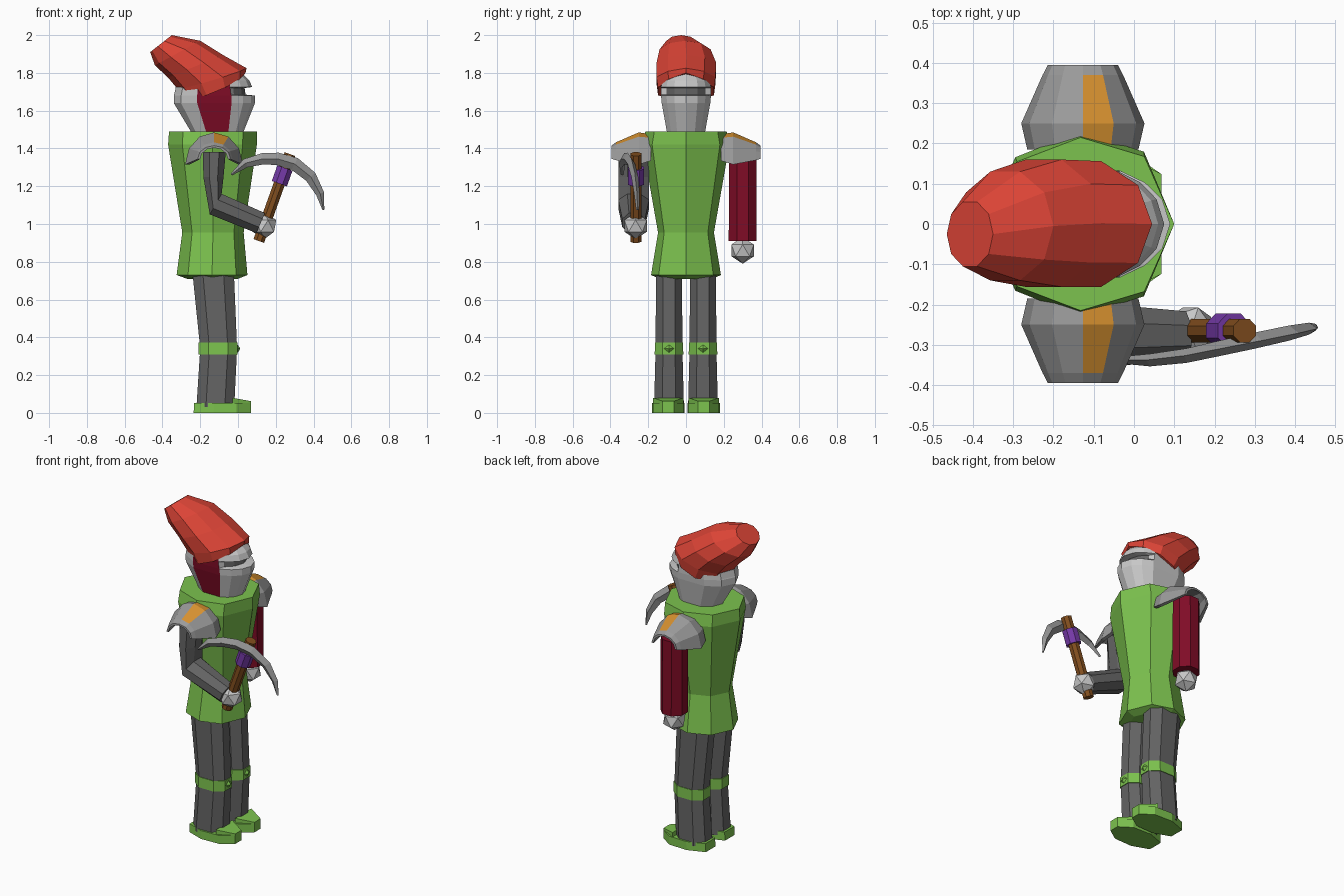
import bpy, bmesh, math
from mathutils import Vector

if "Cube" in bpy.data.objects:
    bpy.data.objects.remove(bpy.data.objects["Cube"])


def lin(c):
    c /= 255
    return c / 12.92 if c <= 0.04045 else ((c + 0.055) / 1.055) ** 2.4


def mat(name, r, g, b):
    m = bpy.data.materials.new(name)
    m.diffuse_color = (lin(r), lin(g), lin(b), 1)
    m.use_nodes = True
    m.node_tree.nodes["Principled BSDF"].inputs["Base Color"].default_value = m.diffuse_color
    return m


GREEN = mat("leaf_green", 124, 194, 78)
RED = mat("hat_red", 220, 68, 54)
LIGHT = mat("light_steel", 200, 200, 200)
STEEL = mat("mid_steel", 154, 154, 154)
DARK = mat("dark_grey", 100, 100, 100)
CRIMSON = mat("crimson", 128, 12, 38)
BROWN = mat("wood_brown", 130, 78, 30)
PURPLE = mat("purple", 118, 58, 168)
GOLD = mat("gold", 216, 146, 48)


def loft(name, rings, mats, rule=None):
    """Skin closed rings of equal length; rule(ring, side) gives a material index."""
    bm = bmesh.new()
    vs = [[bm.verts.new(p) for p in r] for r in rings]
    n = len(vs[0])
    for i in range(len(vs) - 1):
        for j in range(n):
            k = (j + 1) % n
            f = bm.faces.new((vs[i][j], vs[i][k], vs[i + 1][k], vs[i + 1][j]))
            f.material_index = rule(i, j) if rule else 0
    bm.faces.new(vs[0][::-1])
    bm.faces.new(vs[-1])
    bmesh.ops.recalc_face_normals(bm, faces=bm.faces)
    me = bpy.data.meshes.new(name)
    bm.to_mesh(me)
    bm.free()
    for m in mats:
        me.materials.append(m)
    ob = bpy.data.objects.new(name, me)
    bpy.context.collection.objects.link(ob)
    return ob


def tube(name, a, b, ra, rb, n, m):
    a, b = Vector(a), Vector(b)
    q = (b - a).to_track_quat('Z', 'Y')
    ring = lambda c, r: [c + q @ Vector((r * math.cos(t), r * math.sin(t), 0))
                         for t in [2 * math.pi * (k + 0.5) / n for k in range(n)]]
    return loft(name, [ring(a, ra), ring(b, rb)], [m])


def hand(name, loc):
    bpy.ops.mesh.primitive_ico_sphere_add(subdivisions=1, radius=0.07, location=loc)
    bpy.context.object.name = name
    bpy.context.object.data.materials.append(LIGHT)


def span(shape, z, x0, x1, w, cy=0):
    """Ring from a unit half outline (u along x, v along y), mirrored in y."""
    full = shape + [(u, -v) for u, v in shape[-2:0:-1]]
    return [(x0 + u * (x1 - x0), cy + v * w, z) for u, v in full]


# Tunic
body = [(1, 0), (0.84, 0.78), (0.5, 1), (0.16, 0.72), (0, 0)]
loft("tunic", [span(body, *r) for r in [
    (0.71, -0.27, 0.0, 0.14), (0.73, -0.325, 0.05, 0.185), (0.955, -0.295, 0.03, 0.148),
    (1.42, -0.37, 0.10, 0.23), (1.49, -0.365, 0.10, 0.215)]], [GREEN])

# Helmet with sunken visor slit and crimson side panel
angles = [0, 25, 45, 65, 115, 145, 180, 215, 245, 295, 315, 335]
rings = []
for z, x0, x1, w, inset in [
        (1.49, -0.25, 0.03, 0.112, 0), (1.64, -0.34, 0.09, 0.142, 0),
        (1.68, -0.34, 0.09, 0.146, 0), (1.685, -0.338, 0.085, 0.146, 0.045),
        (1.72, -0.33, 0.075, 0.146, 0.04), (1.725, -0.33, 0.075, 0.146, 0),
        (1.76, -0.31, 0.06, 0.138, 0), (1.83, -0.25, -0.01, 0.09, 0)]:
    ring = []
    for a in angles:
        c, s = math.cos(math.radians(a)), math.sin(math.radians(a))
        ring.append(((x0 + x1) / 2 + c * (x1 - x0) / 2 - (inset if c > 0.7 else 0), w * s, z))
    rings.append(ring)
loft("helmet", rings, [LIGHT, CRIMSON, DARK],
     lambda i, j: 1 if j == 8 else 2 if i == 3 and j in (0, 1, 10, 11) else 0)

# Floppy hat: slanted rings from back point A to front point B
rings = []
for ax, az, bx, bz, w, cy, droop in [
        (-0.275, 1.67, 0.04, 1.80, 0.148, 0, 0.035), (-0.32, 1.715, 0.045, 1.825, 0.156, 0, 0.01),
        (-0.37, 1.775, -0.08, 1.895, 0.158, 0.002, 0), (-0.44, 1.84, -0.20, 1.97, 0.135, -0.005, 0),
        (-0.465, 1.91, -0.35, 2.0, 0.08, -0.025, 0)]:
    ring = []
    for k in range(10):
        t = 2 * math.pi * k / 10
        u = (1 + math.cos(t)) / 2
        ring.append((ax + u * (bx - ax), cy + w * math.sin(t) / 0.951,
                     az + u * (bz - az) - droop * abs(math.sin(t))))
    rings.append(ring)
loft("hat", rings, [RED])

# Shoulder plates: tapered open arches with a gold strip
arch_angles = [math.pi * k / 6 for k in range(6, -1, -1)]
for side, s in (("left", 1), ("right", -1)):
    rings = []
    for y, r, base, h in [(0.185, 0.138, 1.335, 0.14), (0.25, 0.153, 1.315, 0.17),
                          (0.37, 0.100, 1.338, 0.095), (0.395, 0.087, 1.345, 0.07)]:
        pts = [(r * math.cos(t), h * math.sin(t)) for t in arch_angles]
        pts += [(x * 0.84, z * 0.84) for x, z in pts[::-1]]
        rings.append([(-0.127 + x, s * y, base + z) for x, z in pts])
    loft(side + "_shoulder_plate", rings, [STEEL, GOLD],
         lambda i, j: 1 if j == 3 and i < 2 else 0)

# Hanging arm
tube("left_arm", (-0.13, 0.30, 0.91), (-0.13, 0.30, 1.37), 0.08, 0.078, 8, CRIMSON)
hand("left_hand", (-0.13, 0.30, 0.86))

# Bent arm
octagon = [(math.cos(math.pi * (k + 0.5) / 4), math.sin(math.pi * (k + 0.5) / 4)) for k in range(8)]
loft("right_arm", [[(x + dx * r * c, -0.277 + ry * d, z + dz * r * c) for c, d in octagon]
                   for x, z, dx, dz, r, ry in [
                       (-0.125, 1.38, 1, 0, 0.065, 0.085), (-0.13, 1.25, 1, 0, 0.058, 0.088),
                       (-0.118, 1.105, 0.55, 0.95, 0.062, 0.088),
                       (0.12, 1.005, 0.4, 0.92, 0.062, 0.065)]], [DARK])
hand("right_hand", (0.14, -0.267, 0.99))

# Pickaxe
low, high = Vector((0.11, -0.265, 0.91)), Vector((0.275, -0.265, 1.37))
tube("pick_handle", low, high, 0.032, 0.032, 8, BROWN)
tube("pick_binding", low.lerp(high, 0.66), low.lerp(high, 0.84), 0.046, 0.046, 8, PURPLE)
path = [(-0.035, 1.262, 0.006), (0.04, 1.322, 0.024), (0.13, 1.345, 0.030), (0.21, 1.345, 0.033),
        (0.30, 1.318, 0.035), (0.385, 1.25, 0.032), (0.435, 1.16, 0.022), (0.452, 1.075, 0.005)]
rings = []
for i, (x, z, h) in enumerate(path):
    p, q = path[max(i - 1, 0)], path[min(i + 1, len(path) - 1)]
    d = Vector((q[0] - p[0], q[1] - p[1])).normalized()
    y = -0.338 + max(0, x - 0.08) * 0.22
    t = 0.006 + 0.4 * h
    rings.append([(x - d.y * h, y, z + d.x * h), (x, y + t, z),
                  (x + d.y * h, y, z - d.x * h), (x, y - t, z)])
loft("pick_head", rings, [STEEL])

# Legs, knee bands and shoes
limb = [(1, 0.45), (0.75, 1), (0.25, 1), (0, 0.45)]
sole = [(1, 0.35), (0.75, 0.95), (0.35, 1), (0, 0.55)]


def block(shape, z, x0, x1, w, cy):
    full = shape + [(u, -v) for u, v in shape[::-1]]
    return [(x0 + u * (x1 - x0), cy + v * w, z) for u, v in full]


for side, s in (("left", 1), ("right", -1)):
    c = s * 0.09
    loft(side + "_leg", [block(limb, *r, c) for r in [
        (0.03, -0.22, -0.02, 0.079), (0.34, -0.20, -0.005, 0.071),
        (0.75, -0.242, -0.022, 0.069)]], [DARK])
    loft(side + "_knee_band", [block(limb, *r, c) for r in [
        (0.308, -0.208, -0.002, 0.076), (0.372, -0.208, -0.002, 0.074)]], [GREEN])
    # Knee point
    loft(side + "_knee_point", [[(-0.01, c + y, z) for y, z in
                                 ((-0.04, 0.34), (0, 0.308), (0.04, 0.34), (0, 0.372))],
                                [(0.011, c + y, 0.34 + z) for y, z in
                                 ((-0.003, 0), (0, -0.003), (0.003, 0), (0, 0.003))]], [GREEN])
    c = s * 0.094
    loft(side + "_shoe", [block(sole, 0, -0.235, 0.068, 0.086, c),
                          block(sole, 0.052, -0.232, 0.068, 0.086, c)], [GREEN])
    # Raised toe cap
    toe = lambda z0, z1, w: [(-0.03, c - 0.08, z0), (-0.03, c + 0.08, z0), (0.068, c + w, z1), (0.068, c - w, z1)]
    loft(side + "_toe_cap", [toe(0.02, 0.02, 0.03), toe(0.08, 0.062, 0.03)], [GREEN])
